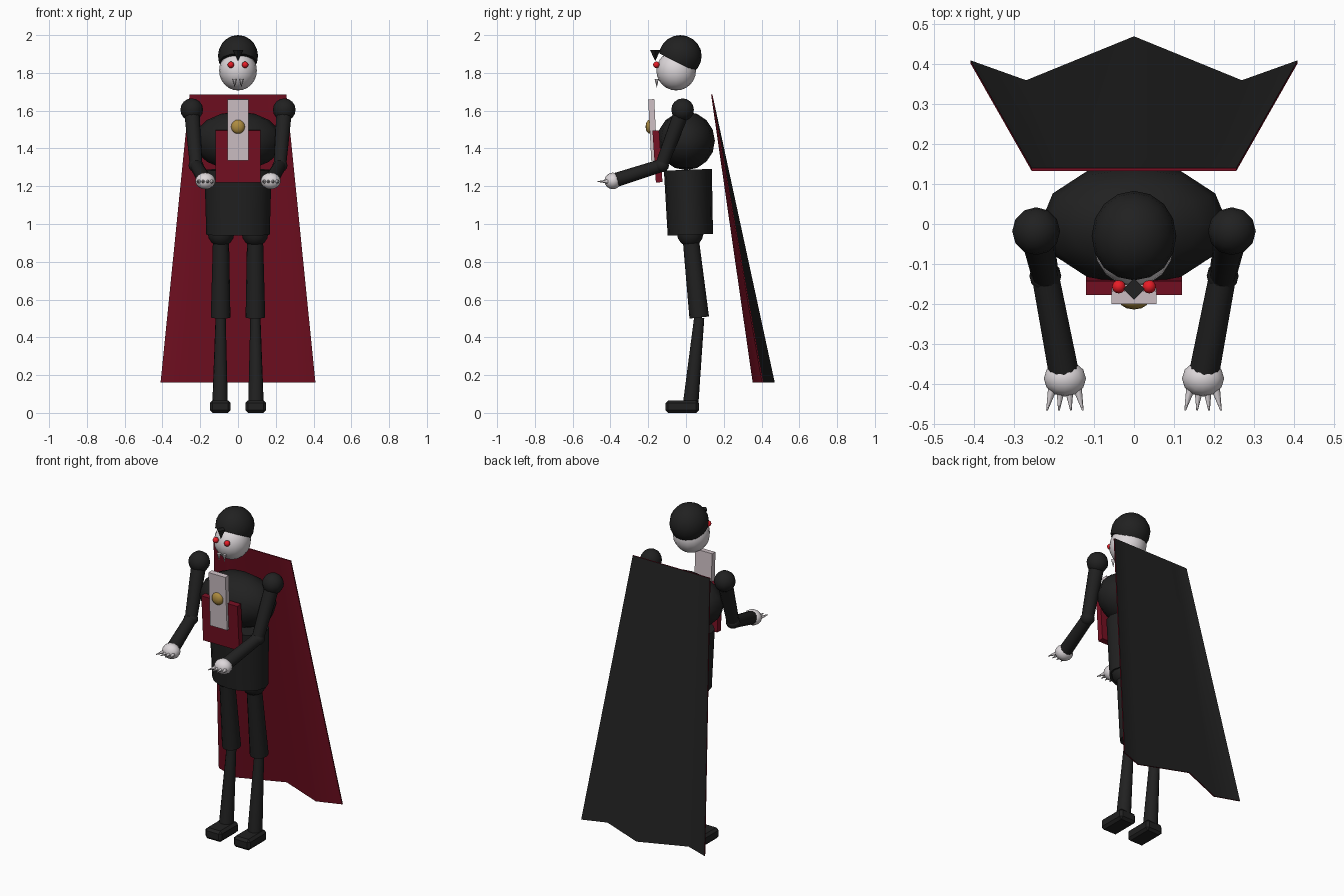
import bpy, bmesh, math
from mathutils import Vector, Matrix

if "Cube" in bpy.data.objects:
    bpy.data.objects.remove(bpy.data.objects["Cube"])


def material(name, rgb):
    m = bpy.data.materials.new(name)
    m.use_nodes = True
    m.diffuse_color = (*rgb, 1)
    m.node_tree.nodes["Principled BSDF"].inputs["Base Color"].default_value = (*rgb, 1)
    return m


BLACK = material("black cloth", (0.015, 0.015, 0.015))
RED = material("dark red cloth", (0.18, 0.005, 0.016))
SKIN = material("pale skin", (0.72, 0.68, 0.70))
SHIRT = material("pale shirt", (0.62, 0.53, 0.56))
EYE = material("bright red", (0.8, 0.012, 0.02))
GOLD = material("gold", (0.42, 0.26, 0.05))
rounded = []


def finish(name, bm, mats, smooth=True):
    bmesh.ops.recalc_face_normals(bm, faces=bm.faces)
    me = bpy.data.meshes.new(name)
    bm.to_mesh(me)
    bm.free()
    for m in mats:
        me.materials.append(m)
    ob = bpy.data.objects.new(name, me)
    bpy.context.collection.objects.link(ob)
    if smooth:
        rounded.append(ob)
    return ob


def ball(name, centre, radii, mat, seg=12, rings=8, cut=None):
    bm = bmesh.new()
    mtx = Matrix.Translation(centre) @ Matrix.Diagonal((*radii, 1))
    bmesh.ops.create_uvsphere(bm, u_segments=seg, v_segments=rings, radius=1, matrix=mtx)
    if cut:
        geom = bm.verts[:] + bm.edges[:] + bm.faces[:]
        res = bmesh.ops.bisect_plane(bm, geom=geom, plane_co=cut[0], plane_no=cut[1],
                                     clear_inner=True)
        edges = [e for e in res["geom_cut"] if isinstance(e, bmesh.types.BMEdge)]
        bmesh.ops.contextual_create(bm, geom=edges)
    return finish(name, bm, [mat])


def taper(name, a, b, r1, r2, mat, seg=12, widen=1.0):
    """Round limb from point a to point b; widen stretches it across x."""
    a, b = Vector(a), Vector(b)
    bm = bmesh.new()
    mtx = (Matrix.Translation((a + b) / 2) @ Matrix.Diagonal((widen, 1, 1, 1))
           @ (b - a).to_track_quat("Z", "Y").to_matrix().to_4x4())
    bmesh.ops.create_cone(bm, cap_ends=True, segments=seg, radius1=r1, radius2=r2,
                          depth=(b - a).length, matrix=mtx)
    return finish(name, bm, [mat])


def box(name, centre, size, mat, tilt=0.0, bevel=0.0):
    bm = bmesh.new()
    mtx = (Matrix.Translation(centre) @ Matrix.Rotation(tilt, 4, "X")
           @ Matrix.Diagonal((*size, 1)))
    bmesh.ops.create_cube(bm, size=1, matrix=mtx)
    if bevel:
        bmesh.ops.bevel(bm, geom=bm.edges[:], offset=bevel, segments=1, affect="EDGES")
    return finish(name, bm, [mat], smooth=False)


# Head, hair and face
ball("head", (0, -0.052, 1.812), (0.1, 0.105, 0.105), SKIN, 16, 12)
ball("hair", (0, -0.03, 1.89), (0.106, 0.113, 0.11), BLACK, 16, 10,
     cut=((0, -0.13, 1.897), (0, 0.5, 1)))
taper("widows_peak", (0, -0.163, 1.92), (0, -0.163, 1.862), 0.027, 0, BLACK, 4)

# Torso
ball("chest", (0, 0, 1.44), (0.235, 0.153, 0.155), BLACK)
taper("lower_torso", (0, 0.023, 0.943), (0, 0.01, 1.287), 0.12, 0.127, BLACK, 16, 1.4)
box("vest", (0, -0.151, 1.358), (0.24, 0.035, 0.275), RED, 0.066)
box("shirt_front", (0, -0.176, 1.498), (0.112, 0.032, 0.325), SHIRT, 0.05)
ball("medallion", (0, -0.192, 1.515), (0.037, 0.022, 0.037), GOLD)

# Paired parts
for side, s in (("left", 1), ("right", -1)):
    ball(side + "_eye", (s * 0.038, -0.157, 1.843), (0.017,) * 3, EYE)
    taper(side + "_fang", (s * 0.018, -0.155, 1.768), (s * 0.018, -0.155, 1.722),
          0.011, 0, SKIN, 8)

    # Arm
    shoulder = (s * 0.245, -0.018, 1.605)
    elbow = (s * 0.222, -0.13, 1.31)
    hand = (s * 0.173, -0.387, 1.228)
    ball(side + "_shoulder", shoulder, (0.06,) * 3, BLACK)
    taper(side + "_upper_arm", shoulder, elbow, 0.042, 0.034, BLACK)
    ball(side + "_elbow", elbow, (0.04, 0.04, 0.036), BLACK)
    taper(side + "_forearm", elbow, hand, 0.034, 0.038, BLACK)
    ball(side + "_hand", hand, (0.053, 0.045, 0.044), SKIN)
    for i in range(4):
        off = (i - 1.5) * 0.02
        base = Vector(hand) + Vector((off, -0.02, -0.003))
        tip = base + Vector((off * 0.5, -0.06, 0))
        taper(f"{side}_claw_{i + 1}", base, tip, 0.012, 0.002, SKIN, 8)

    # Leg
    hip = (s * 0.09, 0.022, 0.95)
    knee = (s * 0.092, 0.07, 0.505)
    ankle = (s * 0.095, 0.025, 0.05)
    ball(side + "_hip", hip, (0.07,) * 3, BLACK)
    taper(side + "_thigh", hip, knee, 0.042, 0.052, BLACK)
    taper(side + "_shin", knee, ankle, 0.027, 0.041, BLACK)
    box(side + "_boot", (s * 0.094, -0.02, 0.033), (0.11, 0.176, 0.066), BLACK, bevel=0.014)

# Cape: folded sheet, black outside and red lining
bm = bmesh.new()
hem = [(-0.41, 0.41), (-0.27, 0.36), (0, 0.47), (0.27, 0.36), (0.41, 0.41)]
top = [bm.verts.new((x * 0.625, 0.14, 1.685)) for x, y in hem]
low = [bm.verts.new((x, y, 0.16)) for x, y in hem]
for i in range(4):
    bm.faces.new((top[i], top[i + 1], low[i + 1], low[i]))
for f in bm.faces:
    f.normal_update()
outer = bm.faces[:]
lining = bmesh.ops.duplicate(bm, geom=outer)["geom"]
lining_verts = [g for g in lining if isinstance(g, bmesh.types.BMVert)]
bmesh.ops.translate(bm, verts=lining_verts, vec=(0, -0.007, 0))
bmesh.ops.bridge_loops(bm, edges=[e for e in bm.edges if e.is_boundary])
bmesh.ops.recalc_face_normals(bm, faces=bm.faces)
for f in bm.faces:
    # Lining and rim are red; only the sheet facing backwards is black
    f.material_index = 0 if f.normal.y > 0.3 and f.calc_area() > 0.05 else 1
finish("cape", bm, [BLACK, RED])

# Smooth shading with sharp edges kept
bpy.ops.object.select_all(action="DESELECT")
for ob in rounded:
    ob.select_set(True)
bpy.context.view_layer.objects.active = rounded[0]
bpy.ops.object.shade_smooth_by_angle(angle=math.radians(50))
